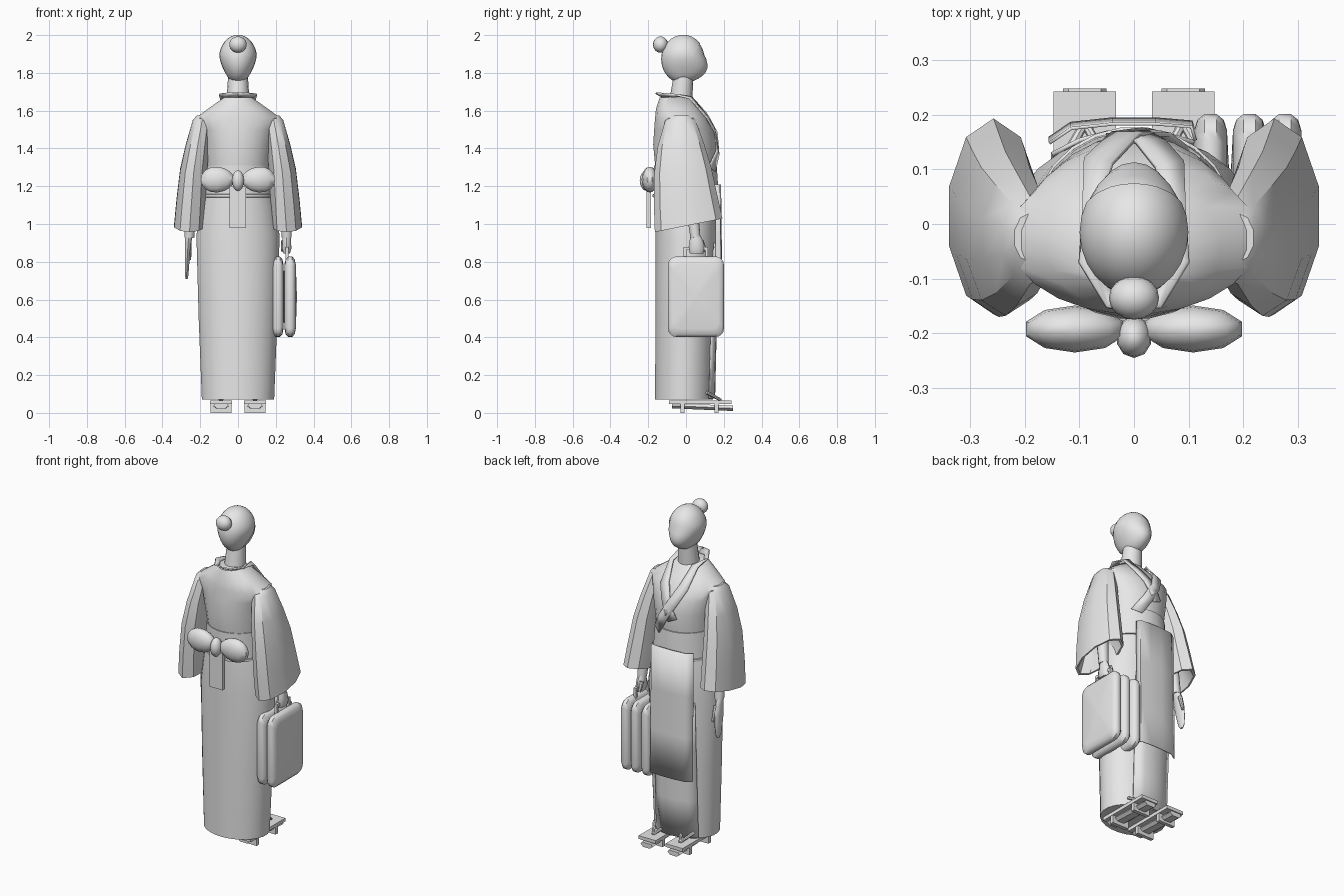
import bpy, bmesh, math
from mathutils import Vector

if "Cube" in bpy.data.objects:
    bpy.data.objects.remove(bpy.data.objects["Cube"])

grey = bpy.data.materials.new("plain grey")
grey.diffuse_color = (0.8, 0.8, 0.8, 1)
grey.use_nodes = True
grey.node_tree.nodes["Principled BSDF"].inputs["Base Color"].default_value = grey.diffuse_color


def finish(name, bm, angle=40, thick=0):
    bmesh.ops.recalc_face_normals(bm, faces=bm.faces)
    me = bpy.data.meshes.new(name)
    bm.to_mesh(me)
    bm.free()
    ob = bpy.data.objects.new(name, me)
    bpy.context.collection.objects.link(ob)
    me.materials.append(grey)
    if thick:
        mod = ob.modifiers.new("thickness", 'SOLIDIFY')
        mod.thickness, mod.offset = thick, 0
    bpy.ops.object.select_all(action='DESELECT')
    ob.select_set(True)
    bpy.context.view_layer.objects.active = ob
    bpy.ops.object.shade_smooth_by_angle(angle=math.radians(angle))
    return ob


def skin(name, rings, angle=40, closed=True, thick=0):
    """Bridge a list of point rings (or open rows)."""
    bm = bmesh.new()
    vs = [[bm.verts.new(p) for p in r] for r in rings]
    n = len(vs[0])
    for a, b in zip(vs, vs[1:]):
        for i in range(n if closed else n - 1):
            j = (i + 1) % n
            bm.faces.new((a[i], a[j], b[j], b[i]))
    if closed:
        bm.faces.new(vs[0])
        bm.faces.new(vs[-1])
    return finish(name, bm, angle, thick)


def oval(z, cx, rx, yb, yf, n=16, tilt=0):
    cy, ry = (yb + yf) / 2, (yf - yb) / 2
    out = []
    for i in range(n):
        a = 2 * math.pi * (i + 0.5) / n
        y = cy + ry * math.sin(a)
        out.append((cx + rx * math.cos(a), y, z + tilt * y))
    return out


def box(name, x, y, z):
    return skin(name, [[(x[0], y[0], h), (x[1], y[0], h), (x[1], y[1], h), (x[0], y[1], h)] for h in z], 20)


def tube(name, a, b, r1, r2, n=12):
    a, b = Vector(a), Vector(b)
    q = (b - a).to_track_quat('Z', 'Y')
    ring = lambda c, r: [c + q @ Vector((r * math.cos(2 * math.pi * i / n), r * math.sin(2 * math.pi * i / n), 0))
                         for i in range(n)]
    return skin(name, [ring(a, r1), ring(b, r2)])


def ball(name, c, r, u=20, v=12, warp=None, angle=40, keep=None):
    bm = bmesh.new()
    bmesh.ops.create_uvsphere(bm, u_segments=u, v_segments=v, radius=1)
    if keep:   # slice away everything in front of a plane
        bmesh.ops.bisect_plane(bm, geom=bm.verts[:] + bm.edges[:] + bm.faces[:],
                               plane_co=keep[0], plane_no=keep[1], clear_outer=True)
    for w in bm.verts:
        p = Vector(w.co)
        if warp:
            p = warp(p)
        w.co = Vector([c[k] + r[k] * p[k] for k in range(3)])
    return finish(name, bm, angle)


def front(table, x, z):
    """Front depth of a garment table at x, z."""
    t = sorted(table)
    z = min(max(z, t[0][0]), t[-1][0])
    for a, b in zip(t, t[1:]):
        if a[0] <= z <= b[0]:
            f = (z - a[0]) / (b[0] - a[0])
            rx, yb, yf = [a[k] + f * (b[k] - a[k]) for k in (1, 2, 3)]
            return (yb + yf) / 2 + (yf - yb) / 2 * math.sqrt(max(0, 1 - (x / rx) ** 2))


# garment body: height, half width, back, front
torso = [(1.24, .165, -.155, .15), (1.31, .168, -.165, .157), (1.42, .185, -.175, .162), (1.5, .203, -.17, .148),
         (1.56, .228, -.165, .115), (1.61, .16, -.16, .08), (1.67, .075, -.14, .025)]
skirt = [(.07, .193, -.165, .143), (.5, .21, -.163, .153), (.94, .222, -.163, .165),
         (1.1, .197, -.163, .165), (1.18, .175, -.16, .16)]
for name, table in (("kimono_top", torso), ("skirt", skirt)):
    skin(name, [oval(z, 0, rx, yb, yf, 24) for z, rx, yb, yf in table])

# waist sash with a cord along its lower edge
skin("sash", [oval(z, 0, r, -.17, f, 24) for z, r, f in ((1.15, .183, .172), (1.22, .178, .17), (1.31, .172, .164))], 30)
skin("sash_cord", [oval(z, 0, r, -r + .008, r - .008, 24)
                   for z, r in ((1.14, .178), (1.143, .186), (1.157, .186), (1.16, .178))])

# overlapping front panels
rows = []
for z in (.44, .7, .95, 1.21):
    yf = .192 - (z - .44) * .012
    rows.append([(x, yf - d, z) for x, d in ((-.155, .035), (-.115, .008), (-.04, 0), (.04, 0), (.105, .005), (.112, .03))])
skin("front_panel", rows, 30, False, .006)
skin("skirt_overlap", [[(x, front(skirt, x, z) + .007, z) for x in (-.15, -.1, -.05, 0, .05, .11)]
                       for z in (.075, .3, .6, .9)], 30, False, .008)

# crossed collar: neck part, then chest part lying on the kimono
for s, name, off, ends in ((-1, "collar_outer", .014, ((-.065, 1.57), (-.015, 1.47), (.04, 1.38), (.095, 1.29))),
                           (1, "collar_inner", .008, ((-.065, 1.57), (-.03, 1.5), (.0, 1.43), (.025, 1.38)))):
    pairs = [((0, -.16, 1.693), (0, -.125, 1.672)), ((.05, -.152, 1.693), (.042, -.12, 1.672)),
             ((.1, -.07, 1.687), (.078, -.06, 1.668)), ((.095, .02, 1.665), (.062, .03, 1.672))]
    pairs = [tuple((s * p[0], p[1], p[2]) for p in pr) for pr in pairs]
    for x, z in ends:
        pair = []
        for dx, dz in ((-.026, -.012), (.026, .012)):
            pair.append((-s * (x + dx), front(torso, x + dx, z + dz) + off, z + dz))
        pairs.append(tuple(pair))
    skin(name, pairs, 30, False, .008)

# wide sleeves, open at the hem
for s, side in ((1, "right"), (-1, "left")):
    spec = [(1.575, .19, .03, -.07, .02, 0), (1.55, .19, .052, -.11, .05, .02), (1.42, .215, .065, -.15, .095, .08),
            (1.29, .235, .075, -.168, .132, .12), (1.13, .247, .082, -.17, .165, .16), (.99, .257, .085, -.165, .193, .2),
            (.99, .257, .076, -.15, .178, .2), (1.13, .247, .05, -.1, .11, .1), (1.17, .247, .02, -.03, .06, 0)]
    skin(side + "_sleeve", [oval(z, s * cx, rx, yb, yf, 10, t) for z, cx, rx, yb, yf, t in spec], 35)
    tube(side + "_forearm", (s * .248, .02, 1.17), (s * .258, .05, .93), .036, .027)

# relaxed left hand
skin("left_hand", [oval(z, x, rx, y - w, y + w, 10) for z, x, rx, y, w in
                   ((.94, -.26, .022, .05, .024), (.9, -.264, .017, .06, .034), (.84, -.268, .014, .068, .04),
                    (.78, -.27, .012, .075, .034), (.73, -.272, .01, .08, .024), (.71, -.272, .006, .082, .01))])
tube("left_thumb", (-.258, .085, .9), (-.256, .112, .81), .013, .008, 8)
# right hand gripping the case
skin("right_hand", [oval(z, .258, rx, y - w, y + w, 10) for z, rx, y, w in
                    ((.945, .022, .05, .024), (.91, .024, .055, .036), (.87, .026, .056, .044), (.845, .018, .056, .036))])
tube("right_thumb", (.24, .08, .91), (.238, .105, .855), .013, .009, 8)


# travel case: three padded leaves and a handle
def leaf(k, x, hy, hz, r):
    pts = []
    for q, (sy, sz) in enumerate(((1, 1), (-1, 1), (-1, -1), (1, -1))):
        for i in range(5):
            a = math.pi / 2 * (q + i / 4)
            pts.append((x, .053 + k * (sy * (hy - r) + r * math.cos(a)), .615 + k * (sz * (hz - r) + r * math.sin(a))))
    return pts


for i, cx in enumerate((.14, .211, .276)):
    prof = ((-.036, .02), (-.03, .8), (-.024, .93), (-.011, 1), (.011, 1), (.024, .93), (.03, .8), (.036, .02))
    skin("case_leaf_%d" % (i + 1), [leaf(k, cx + dx, .148, .213, .045) for dx, k in prof], 50)
for y in (-.005, .11):
    box("handle_post", (.252, .268), (y - .007, y + .007), (.81, .875))
box("handle_bar", (.252, .268), (-.012, .117), (.862, .878))


# neck and head
tube("neck", (0, -.03, 1.63), (0, -.012, 1.79), .062, .052, 16)


def jaw(p):
    """Push the lower face forward and narrow the chin."""
    q = p.copy()
    if p.z < .2:
        d = min(1, (.2 - p.z) / .7)
        if p.y > 0:
            q.y += .27 * d * p.y
        q.x *= 1 - .18 * d
    return q


head_c, head_r = (0, -.015, 1.873), (.1, .115, .127)
ball("face", head_c, [r * .985 for r in head_r], 24, 16, jaw)
ball("hair", head_c, [r * 1.015 for r in head_r], 24, 16, jaw,
     keep=((0, .15, -.25), Vector((0, .82, -.57))))
ball("hair_bun", (0, -.135, 1.95), (.046, .04, .043), 16, 10)

# bow on the back
for s, side in ((1, "right"), (-1, "left")):
    ball(side + "_bow_loop", (s * .108, -.192, 1.235), (.094, .043, .068), 10, 8,
         lambda p, s=s: Vector((p.x, p.y, p.z * (1 + .12 * s * p.x))), 50)
ball("bow_knot", (0, -.207, 1.23), (.033, .038, .055), 10, 8, None, 50)
box("bow_tail", (-.045, .043), (-.208, -.186), (.98, 1.2))

# raised wooden sandals
for s, side in ((1, "right"), (-1, "left")):
    c = s * .09
    box(side + "_sandal_deck", (c - .057, c + .057), (-.09, .242), (.046, .066))
    for y in (-.018, .162):
        box(side + "_sandal_tooth", (c - .055, c + .055), (y - .011, y + .011), (0, .05))
    # long tapered keel under the deck
    rings = []
    for y, h in ((-.075, .024), (.248, .01)):
        rings.append([(c - .03, y, h + .028), (c + .03, y, h + .028), (c + .04, y, h + .014),
                      (c + .022, y, h), (c - .022, y, h), (c - .04, y, h + .014)])
    skin(side + "_sandal_keel", rings, 20)
    # thong straps
    for e in (1, -1):
        tube(side + "_strap", (c, .185, .068), (c + e * .042, .11, .108), .008, .01, 8)
